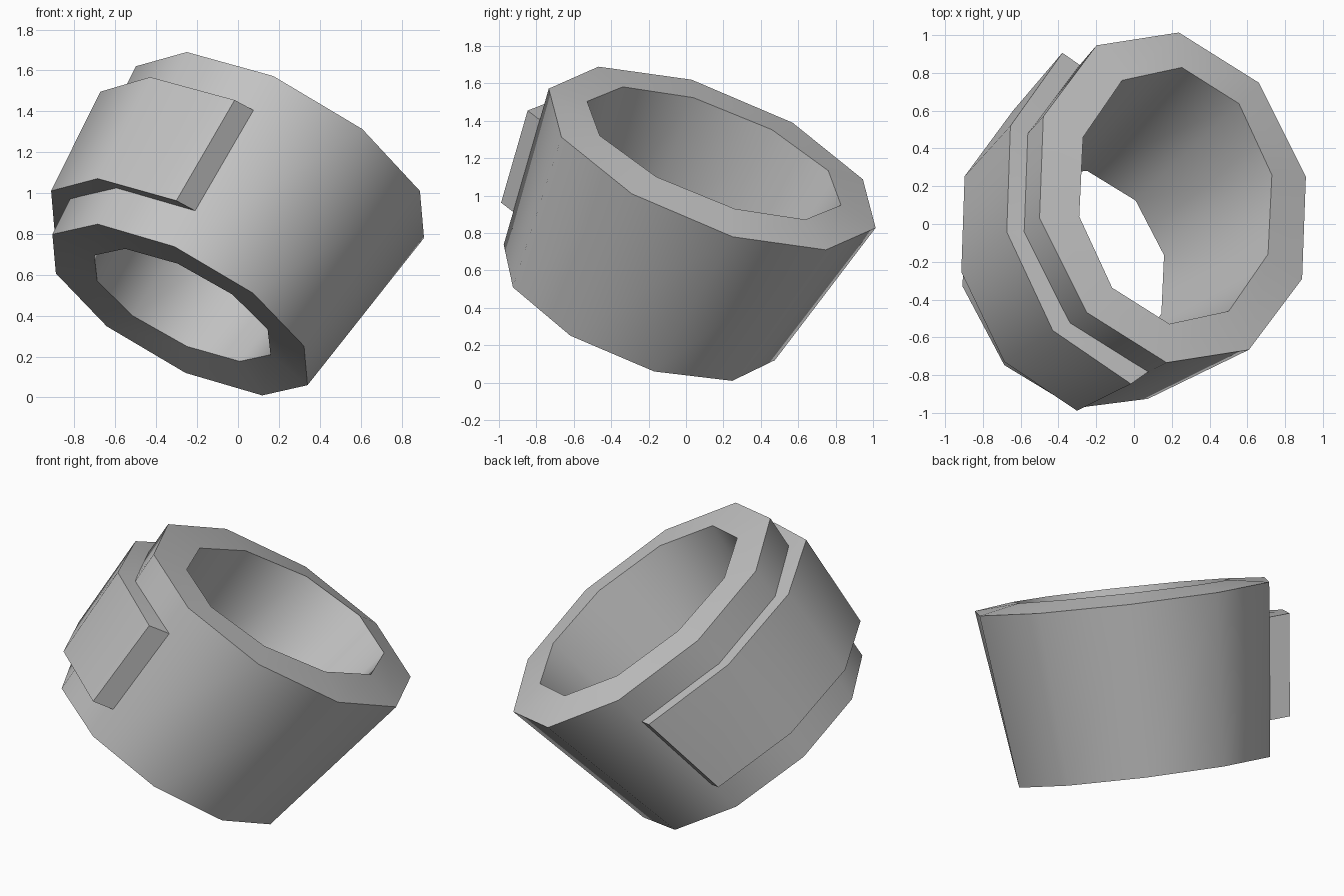
import bpy, bmesh
from math import sin, cos, radians
from mathutils import Vector

old = bpy.data.objects.get("Cube")
if old:
    bpy.data.objects.remove(old)

SIDES = 10

grey = bpy.data.materials.new("plain_grey")
grey.use_nodes = True
colour = (0.55, 0.55, 0.55, 1)
grey.diffuse_color = colour
grey.node_tree.nodes["Principled BSDF"].inputs["Base Color"].default_value = colour


def ring_point(ring, k):
    """Corner k of a tilted oval ring given as centre and two half axes."""
    centre, a, b = ring
    t = radians(360 / SIDES * k)
    return centre + a * cos(t) + b * sin(t)


def loft(name, loops, closed):
    """Skin matching loops into a solid; each loop is a closed section."""
    bm = bmesh.new()
    rows = [[bm.verts.new(p) for p in loop] for loop in loops]
    n = len(rows[0])
    pairs = list(zip(rows, rows[1:]))
    if closed:
        pairs.append((rows[-1], rows[0]))
    else:
        bm.faces.new(rows[0])
        bm.faces.new(rows[-1])
    for r, s in pairs:
        for i in range(n):
            j = (i + 1) % n
            bm.faces.new((r[i], r[j], s[j], s[i]))
    bmesh.ops.recalc_face_normals(bm, faces=bm.faces)
    mesh = bpy.data.meshes.new(name)
    bm.to_mesh(mesh)
    bm.free()
    mesh.materials.append(grey)
    obj = bpy.data.objects.new(name, mesh)
    bpy.context.collection.objects.link(obj)
    bpy.ops.object.select_all(action="DESELECT")
    obj.select_set(True)
    bpy.context.view_layer.objects.active = obj
    bpy.ops.object.shade_smooth_by_angle(angle=radians(50))
    return obj


# Rims of the tapered, tilted sleeve
V = Vector
outer_top = (V((.205, .14, 1.2)), V((.705, .11, -.42)), V((-.195, .883, -.255)))
outer_low = (V((-.284, -.25, .429)), V((.624, .08, -.369)), V((-.174, .736, -.205)))
inner_top = (V((.22, .15, 1.227)), V((.51, .11, -.297)), V((-.131, .678, -.195)))
inner_low = (V((-.272, -.22, .452)), V((.431, .055, -.243)), V((-.116, .51, -.134)))

# Sleeve: a section through the wall at each corner, joined around
loft("sleeve", [[ring_point(r, k) for r in (outer_top, inner_top, inner_low, outer_low)]
                for k in range(SIDES)], True)

# Raised pad wrapping four sides of the sleeve
sections = []
for k in range(3, 8):
    s = sin(radians(360 / SIDES * k))
    lift = V((-.092, .068 * s, .04 - .01 * s))
    low, top = ring_point(outer_low, k), ring_point(outer_top, k)
    upper, lower = low.lerp(top, .8), low.lerp(top, .21)
    sections.append([upper + lift, upper - lift * .1, lower - lift * .1, lower + lift])
loft("raised_pad", sections, False)
